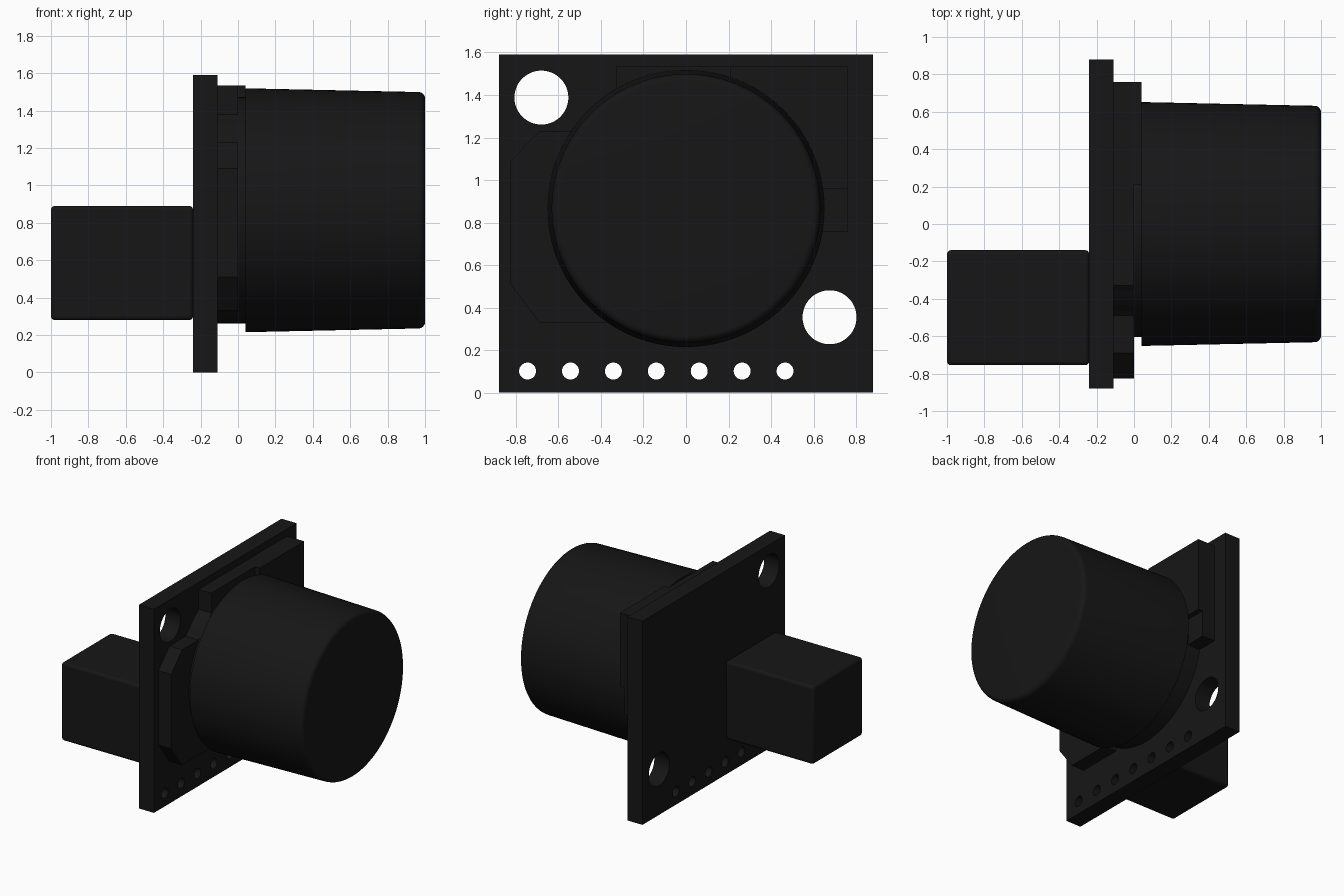
import bpy, bmesh
from math import cos, sin, tau, radians

if "Cube" in bpy.data.objects:
    bpy.data.objects.remove(bpy.data.objects["Cube"])

CZ = 0.867  # height of the knob axis

black = bpy.data.materials.new("black_plastic")
black.diffuse_color = (0.008, 0.008, 0.008, 1)
black.use_nodes = True
black.node_tree.nodes["Principled BSDF"].inputs["Base Color"].default_value = black.diffuse_color


def finish(name, bm):
    bmesh.ops.recalc_face_normals(bm, faces=bm.faces)
    me = bpy.data.meshes.new(name)
    bm.to_mesh(me)
    bm.free()
    ob = bpy.data.objects.new(name, me)
    bpy.context.collection.objects.link(ob)
    me.materials.append(black)
    return ob


def add_prism(bm, outline, x0, x1):
    """Extrude a (y, z) outline along x."""
    face = bm.faces.new([bm.verts.new((x0, y, z)) for y, z in outline])
    ext = bmesh.ops.extrude_face_region(bm, geom=[face])
    moved = [v for v in ext["geom"] if isinstance(v, bmesh.types.BMVert)]
    bmesh.ops.translate(bm, verts=moved, vec=(x1 - x0, 0, 0))


def prism(name, outline, x0, x1):
    bm = bmesh.new()
    add_prism(bm, outline, x0, x1)
    return finish(name, bm)


def rect(y0, y1, z0, z1):
    return [(y0, z0), (y1, z0), (y1, z1), (y0, z1)]


def circle(y, z, r, n):
    return [(y + r * cos(tau * i / n), z + r * sin(tau * i / n)) for i in range(n)]


def turned(name, profile, n=96):
    """Closed solid of revolution about the x axis from (x, radius) points."""
    bm = bmesh.new()
    rings = [[bm.verts.new((x, y, z)) for y, z in circle(0, CZ, r, n)] for x, r in profile]
    for a, b in zip(rings, rings[1:]):
        for i in range(n):
            j = (i + 1) % n
            bm.faces.new((a[i], a[j], b[j], b[i]))
    bm.faces.new(rings[0])
    bm.faces.new(rings[-1])
    return finish(name, bm)


def smooth(ob):
    bpy.ops.object.select_all(action='DESELECT')
    ob.select_set(True)
    bpy.context.view_layer.objects.active = ob
    bpy.ops.object.shade_smooth_by_angle(angle=radians(30))


# Circuit board with two mounting holes and a row of pin holes
board = prism("board", rect(-0.88, 0.88, 0, 1.59), -0.24, -0.11)
holes = bmesh.new()
for y, z in ((-0.68, 1.388), (0.675, 0.355)):
    add_prism(holes, circle(y, z, 0.127, 48), -0.4, 0.1)
for i in range(7):
    add_prism(holes, circle(-0.745 + 0.2018 * i, 0.102, 0.04, 32), -0.4, 0.1)
cutter = finish("hole_cutter", holes)
cutter.hide_render = True
cut = board.modifiers.new("holes", 'BOOLEAN')
cut.object = cutter
cut.solver = 'EXACT'
bpy.context.view_layer.objects.active = board
bpy.ops.object.modifier_apply(modifier="holes")
bpy.data.objects.remove(cutter)
smooth(board)

# Base parts between board and cap
smooth(turned("round_base", [(-0.11, 0.605), (0.04, 0.605)]))
prism("side_housing", [(-0.33, 0.33), (-0.33, 1.38), (-0.49, 1.23), (-0.69, 1.23),
                       (-0.825, 1.09), (-0.825, 0.51), (-0.69, 0.33)], -0.11, 0)
prism("corner_block", [(0.21, 0.96), (0.76, 0.96), (0.76, 1.535), (0.21, 1.535)], -0.11, 0.04)
prism("top_tab", rect(-0.33, 0.21, 1.2, 1.535), -0.11, 0)
prism("side_tab", rect(0.4, 0.76, 0.755, 0.96), -0.11, 0)

# Tapered cap with rounded rim
rim = [(0.965 + 0.035 * sin(tau / 4 * t / 6), 0.597 + 0.035 * cos(tau / 4 * t / 6))
       for t in range(7)]
smooth(turned("cap", [(0.04, 0.652)] + rim))

# Square shaft housing behind the board
plug = prism("rear_housing", rect(-0.755, -0.14, 0.28, 0.89), -1, -0.24)
bev = plug.modifiers.new("soft_edges", 'BEVEL')
bev.width = 0.02
bev.segments = 3
smooth(plug)
